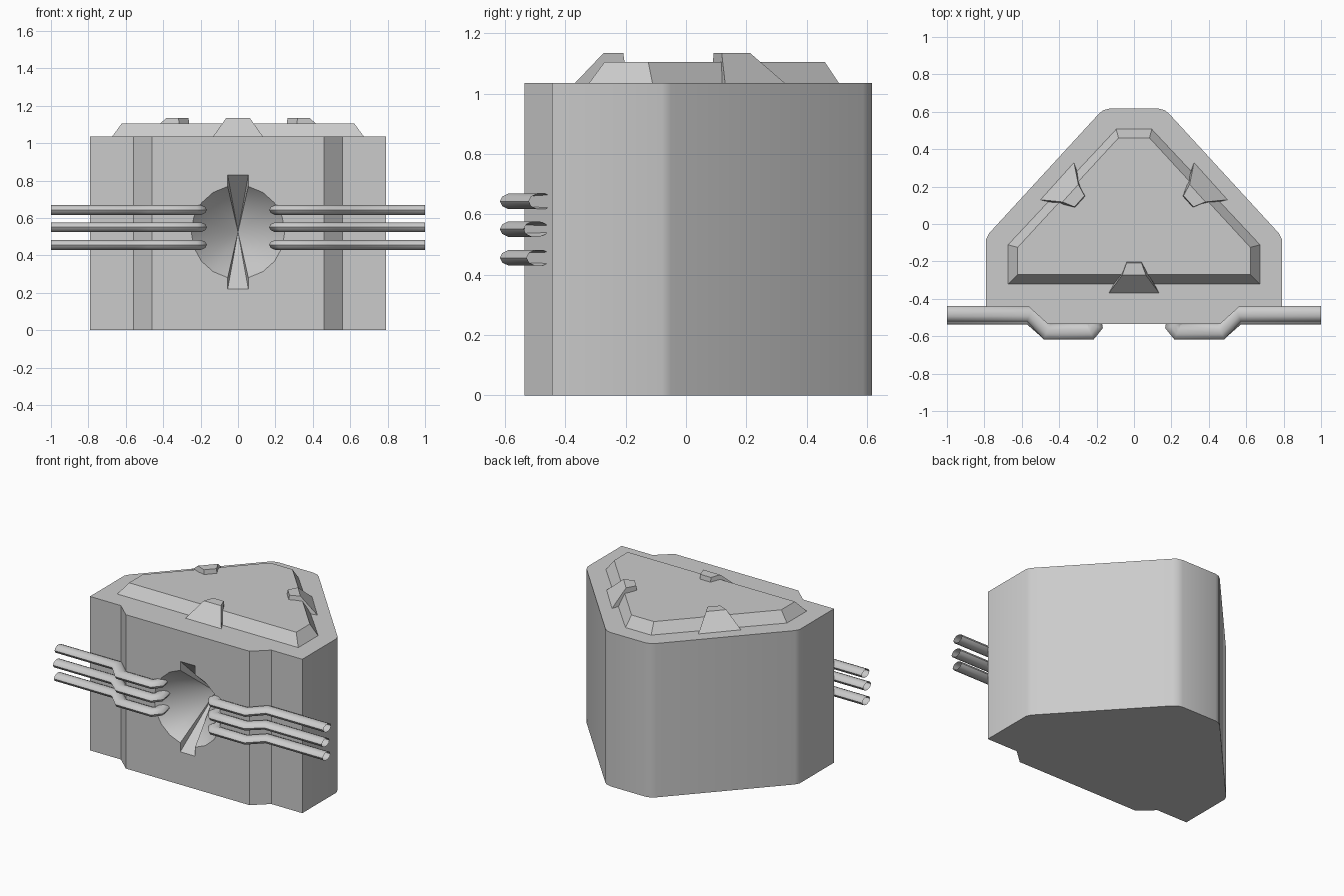
import bpy, bmesh, math
from mathutils import Vector, Matrix

if "Cube" in bpy.data.objects:
    bpy.data.objects.remove(bpy.data.objects["Cube"])


def finish(name, bm, angle=30):
    bmesh.ops.recalc_face_normals(bm, faces=bm.faces)
    me = bpy.data.meshes.new(name)
    bm.to_mesh(me)
    bm.free()
    ob = bpy.data.objects.new(name, me)
    bpy.context.collection.objects.link(ob)
    if angle:
        smooth(ob, angle)
    return ob


def smooth(ob, angle):
    bpy.ops.object.select_all(action='DESELECT')
    ob.select_set(True)
    bpy.context.view_layer.objects.active = ob
    bpy.ops.object.shade_smooth_by_angle(angle=math.radians(angle))


def loft(rings, caps=True):
    """Join equal-length closed rings with quads."""
    bm = bmesh.new()
    vs = [[bm.verts.new(p) for p in r] for r in rings]
    n = len(vs[0])
    for a, b in zip(vs, vs[1:]):
        for i in range(n):
            j = (i + 1) % n
            bm.faces.new((a[i], a[j], b[j], b[i]))
    if caps:
        bm.faces.new(vs[0])
        bm.faces.new(vs[-1])
    return bm


def mirrored(half, z):
    """Close a right-hand half outline across x = 0."""
    return [(x, y, z) for x, y in half] + [(-x, y, z) for x, y in reversed(half)]


# Main housing
half = [(.46, -.535), (.56, -.445), (.79, -.445), (.79, -.08), (.775, -.05),
        (.19, .587), (.165, .608), (.13, .617)]
body = finish("housing", loft([mirrored(half, 0), mirrored(half, 1.035)]), 0)

# Conical socket with two key slots, cut into the front
R, SLOT_W, SLOT_H, CZ, DEPTH, FRONT = .25, .055, .304, .525, .30, -.535
a0 = math.acos(SLOT_W / R)
side = [(R * math.cos(t), R * math.sin(t))
        for t in (-a0 + 2 * a0 * i / 8 for i in range(9))]
right = [(SLOT_W, -SLOT_H)] + side + [(SLOT_W, SLOT_H)]
outline = right + [(-x, z) for x, z in reversed(right)]
k = (DEPTH + .1) / DEPTH
bm = bmesh.new()
rim = [bm.verts.new((x * k, FRONT - .1, CZ + z * k)) for x, z in outline]
apex = bm.verts.new((0, FRONT + DEPTH, CZ))
bm.faces.new(rim)
for i, v in enumerate(rim):
    bm.faces.new((v, rim[(i + 1) % len(rim)], apex))
cutter = finish("socket_cutter", bm, 0)
cutter.hide_render = True
mod = body.modifiers.new("socket", 'BOOLEAN')
mod.operation, mod.solver, mod.object = 'DIFFERENCE', 'EXACT', cutter
bpy.context.view_layer.objects.active = body
bpy.ops.object.modifier_apply(modifier=mod.name)
bpy.data.objects.remove(cutter)
smooth(body, 30)

# Bevelled lid plate
outer = [(.677, -.325), (.677, -.11), (.096, .51)]
inner = [(.622, -.27), (.622, -.125), (.083, .46)]
finish("lid", loft([mirrored(outer, 1.03), mirrored(inner, 1.105)]), 0)

# Three wedge clips on the lid edges
base = [(-.137, 0), (.137, 0), (.04, .18), (-.04, .18)]
top = [(-.063, .10), (.063, .10), (.04, .165), (-.04, .165)]
for name, pos, ang in (("front_clip", (0, -.373), 0),
                       ("right_clip", (.414, .232), 132),
                       ("left_clip", (-.414, .232), -132)):
    bm = loft([[(x, y, 1.03) for x, y in base], [(x, y, 1.135) for x, y in top]])
    bm.transform(Matrix.Translation((*pos, 0)) @ Matrix.Rotation(math.radians(ang), 4, 'Z'))
    finish(name, bm, 0)


# Flattened cables, open at the outer ends and running into the socket
def cable(name, s, y0, z, ry=.041, rz=.027, sides=10):
    path = [Vector(p) for p in ((1, y0), (.555, y0), (.465, -.576), (.235, -.576),
                                (.21, -.545), (.225, -.46))]
    rings = []
    for i, p in enumerate(path):
        d1 = (p - path[max(i - 1, 0)]).normalized()
        d2 = (path[min(i + 1, len(path) - 1)] - p).normalized()
        t = (d1 + d2).normalized()
        n = Vector((-t.y, t.x))
        ref = d2 if d2.length else d1
        r = ry / max(t.dot(ref), .75)
        ring = []
        for j in range(sides):
            a = 2 * math.pi * j / sides
            q = p + n * r * math.cos(a)
            ring.append((s * q.x, q.y, z + rz * math.sin(a)))
        rings.append(ring)
    finish(name, loft(rings, caps=False), 50)


for label, s in (("right", 1), ("left", -1)):
    for level, y0, z in (("upper", -.48, .643), ("middle", -.497, .551), ("lower", -.487, .456)):
        cable(f"{label}_{level}_cable", s, y0, z)
